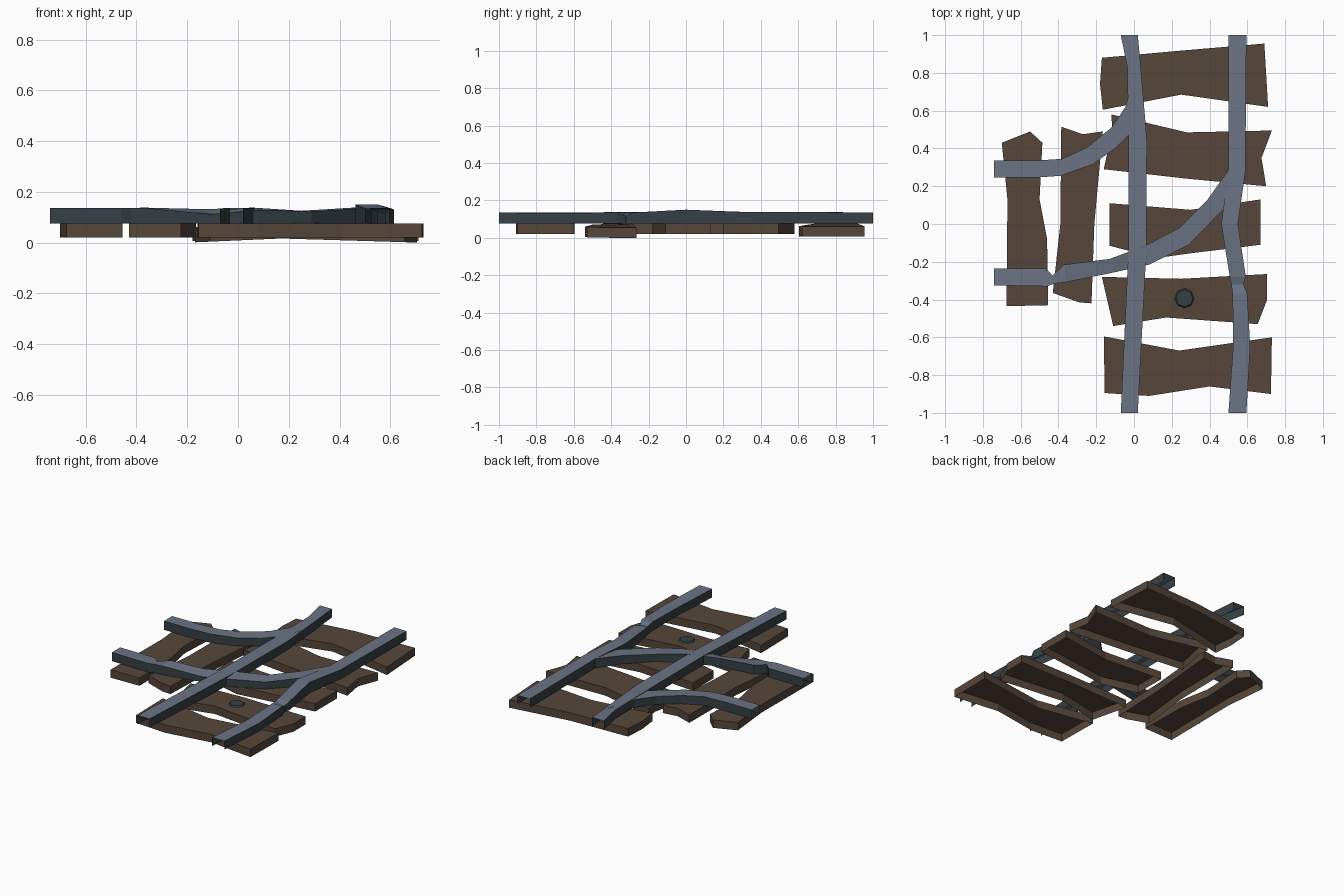
import bpy, bmesh, math


def material(name, rgb):
    m = bpy.data.materials.new(name)
    m.diffuse_color = (*rgb, 1)
    return m


WOOD = material("brown wood", (0.095, 0.062, 0.042))
STEEL = material("worn steel top", (0.145, 0.175, 0.235))
DARK = material("dark steel", (0.036, 0.053, 0.062))


def finish(bm, name, mats):
    me = bpy.data.meshes.new(name)
    bm.to_mesh(me)
    bm.free()
    for m in mats:
        me.materials.append(m)
    ob = bpy.data.objects.new(name, me)
    bpy.context.collection.objects.link(ob)
    return ob


def plank(name, outline, sag=0.0, top=0.075, depth=0.055):
    """Crooked board, open underneath; clockwise outline, ends may sag."""
    bm = bmesh.new()
    drop = [sag * abs(x - 0.25) / 0.45 for x, y in outline]
    up = [bm.verts.new((x, y, top - d)) for (x, y), d in zip(outline, drop)]
    lo = [bm.verts.new((x, y, top - depth - d)) for (x, y), d in zip(outline, drop)]
    n = len(up)
    for i in range(n):
        j = (i + 1) % n
        bm.faces.new((up[i], up[j], lo[j], lo[i]))
    cap = bm.faces.new(up[::-1])
    bmesh.ops.triangulate(bm, faces=[cap])
    finish(bm, name, [WOOD])


def rail(name, stations, base=0.075):
    """Inverted U channel; each station is left x, y, z, right x, y, z."""
    bm = bmesh.new()
    rows = []
    for ax, ay, az, bx, by, bz in stations:
        rows.append([bm.verts.new(p) for p in
                     ((ax, ay, base), (ax, ay, az), (bx, by, bz), (bx, by, base))])
    for r, s in zip(rows, rows[1:]):
        for k in range(3):
            f = bm.faces.new((r[k], r[k + 1], s[k + 1], s[k]))
            f.material_index = 0 if k == 1 else 1   # bright top, dark sides
    finish(bm, name, [STEEL, DARK])


# Cross sleepers under the straight track, back to front
plank("sleeper_back", [(-.17, .88), (.25, .918), (.69, .955), (.71, .62),
                       (.25, .685), (-.165, .605), (-.18, .74)], sag=0.014)
plank("sleeper_mid_back", [(-.12, .58), (.28, .485), (.73, .495), (.675, .35),
                           (.70, .20), (.28, .24), (-.16, .29), (-.115, .50)])
plank("sleeper_middle", [(-.13, .11), (.30, .075), (.67, .13), (.67, -.11),
                         (.30, -.155), (.12, -.18), (-.13, -.115)])
plank("sleeper_mid_front", [(-.17, -.28), (.25, -.29), (.705, -.265), (.705, -.40),
                            (.655, -.53), (.17, -.495), (-.11, -.54)], sag=0.02)
plank("sleeper_front", [(-.16, -.595), (.24, -.67), (.73, -.60), (.725, -.90),
                        (.40, -.86), (.08, -.91), (-.155, -.895)])
# Sleepers under the branch track
plank("branch_sleeper_outer", [(-.70, .43), (-.55, .49), (-.485, .43), (-.50, .13),
                               (-.46, -.08), (-.455, -.43), (-.675, -.435), (-.67, .13)])
plank("branch_sleeper_inner", [(-.385, .515), (-.27, .475), (-.165, .49), (-.21, 0),
                               (-.225, -.42), (-.29, -.415), (-.43, -.365), (-.39, 0)])

# Straight rails
rail("straight_rail_left", [
    (-.07, -1, .135, .02, -1, .135), (-.03, -.15, .137, .065, -.15, .137),
    (-.03, .45, .135, .068, .45, .135), (-.035, .83, .135, .035, .84, .135),
    (-.07, 1, .135, .02, 1, .135)])
rail("straight_rail_right", [
    (.50, -1, .135, .595, -1, .135), (.525, -.65, .13, .615, -.65, .13),
    (.522, -.37, .137, .60, -.37, .137), (.515, -.32, .132, .58, -.32, .115),
    (.507, -.28, .133, .592, -.28, .135), (.462, 0, .15, .55, 0, .15),
    (.50, .28, .139, .59, .28, .139), (.50, 1, .135, .595, 1, .135)])

# Curved branch rails
rail("branch_rail_back", [
    (-.74, .335, .136, -.74, .245, .136), (-.53, .335, .136, -.53, .245, .136),
    (-.38, .345, .136, -.39, .255, .136), (-.25, .405, .132, -.22, .315, .130),
    (-.12, .51, .130, -.10, .40, .128), (-.045, .62, .132, -.02, .48, .132),
    (.015, .84, .137, .05, .62, .137)])
rail("branch_rail_front", [
    (-.74, -.235, .136, -.74, -.325, .136), (-.47, -.235, .136, -.46, -.33, .136),
    (-.43, -.272, .136, -.42, -.315, .136), (-.37, -.215, .138, -.36, -.308, .136),
    (-.13, -.185, .132, -.10, -.255, .112), (.06, -.115, .138, .08, -.215, .128),
    (.24, -.02, .125, .29, -.11, .123), (.39, .13, .134, .475, .08, .134),
    (.50, .285, .141, .55, .18, .141)])

# Bolt head set in the sleeper
bm = bmesh.new()
bmesh.ops.create_cone(bm, cap_ends=True, segments=8, radius1=0.052, radius2=0.045, depth=0.008)
bmesh.ops.translate(bm, verts=bm.verts, vec=(.267, -.393, .077))
finish(bm, "bolt_head", [DARK])
